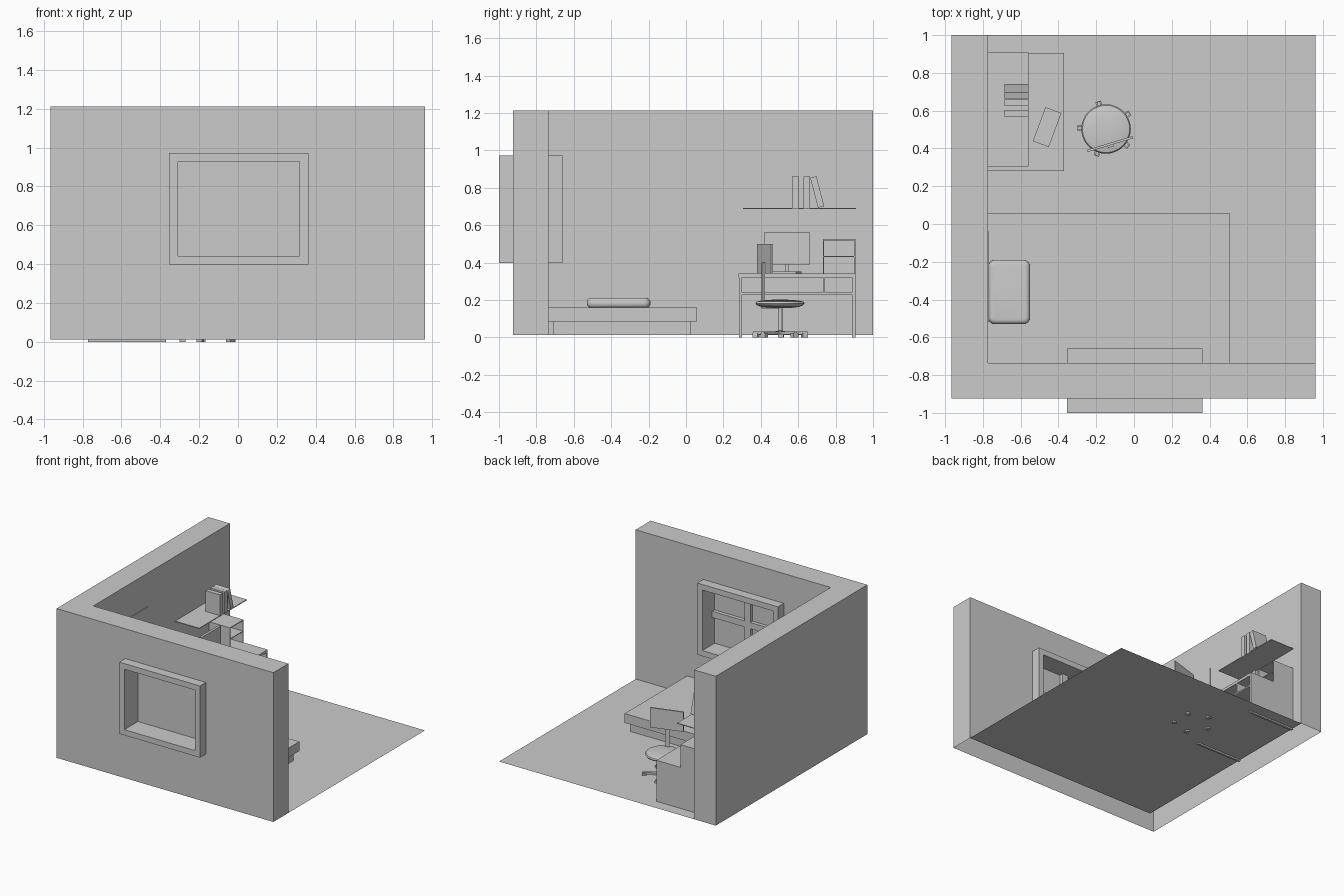
import bpy, bmesh, math
from mathutils import Matrix, Vector

if "Cube" in bpy.data.objects:
    bpy.data.objects.remove(bpy.data.objects["Cube"])


def add(name, bm, smooth=False):
    bmesh.ops.recalc_face_normals(bm, faces=bm.faces)
    me = bpy.data.meshes.new(name)
    bm.to_mesh(me)
    bm.free()
    ob = bpy.data.objects.new(name, me)
    bpy.context.collection.objects.link(ob)
    if smooth:
        bpy.ops.object.select_all(action='DESELECT')
        ob.select_set(True)
        bpy.context.view_layer.objects.active = ob
        bpy.ops.object.shade_smooth_by_angle(angle=math.radians(40))
    return ob


def box_into(bm, x, y, z, m=None):
    c = Vector(((x[0] + x[1]) / 2, (y[0] + y[1]) / 2, (z[0] + z[1]) / 2))
    s = Matrix.Diagonal((x[1] - x[0], y[1] - y[0], z[1] - z[0], 1))
    bmesh.ops.create_cube(bm, size=1, matrix=(m or Matrix()) @ Matrix.Translation(c) @ s)


def box(name, x, y, z, m=None):
    bm = bmesh.new()
    box_into(bm, x, y, z, m)
    return add(name, bm)


def boxes(name, items, m=None):
    bm = bmesh.new()
    for it in items:
        box_into(bm, *it, m)
    return add(name, bm)


def prism(name, pts, move):
    # extrude a closed outline along a vector
    bm = bmesh.new()
    f = bm.faces.new([bm.verts.new(p) for p in pts])
    r = bmesh.ops.extrude_face_region(bm, geom=[f], use_keep_orig=True)
    vs = [v for v in r['geom'] if isinstance(v, bmesh.types.BMVert)]
    bmesh.ops.translate(bm, verts=vs, vec=move)
    return add(name, bm)


def lathe(name, profile, center, steps=32):
    bm = bmesh.new()
    vs = [bm.verts.new((center[0] + r, center[1], z)) for r, z in profile]
    es = [bm.edges.new(p) for p in zip(vs, vs[1:])]
    bmesh.ops.spin(bm, geom=vs + es, cent=(*center, 0), axis=(0, 0, 1),
                   angle=2 * math.pi, steps=steps)
    bmesh.ops.remove_doubles(bm, verts=bm.verts, dist=1e-4)
    return add(name, bm, True)


FL = 0.012
# L-shaped walls with a window hole, open underneath
L = [(-.965, -.925), (.962, -.925), (.962, -.735), (-.772, -.735), (-.772, 1), (-.965, 1)]
walls = prism("walls", [(x, y, FL) for x, y in L], (0, 0, 1.2))
cut = box("window_cutter", (-.335, .34), (-1.1, -.6), (.42, .95))
cut.hide_render = True
mod = walls.modifiers.new("hole", 'BOOLEAN')
mod.object, mod.operation, mod.solver = cut, 'DIFFERENCE', 'EXACT'
bpy.ops.object.select_all(action='DESELECT')
bpy.context.view_layer.objects.active = walls
bpy.ops.object.modifier_apply(modifier=mod.name)
bpy.data.objects.remove(cut)
bm = bmesh.new()
bm.from_mesh(walls.data)
low = [f for f in bm.faces if all(v.co.z < FL + .005 for v in f.verts)]
bmesh.ops.delete(bm, geom=low, context='FACES_ONLY')
bm.to_mesh(walls.data)
bm.free()

# floor sheet
bm = bmesh.new()
bm.faces.new([bm.verts.new((x, y, FL)) for x, y in
              ((-.772, -.735), (.962, -.735), (.962, 1), (-.772, 1))])
add("floor", bm)

# window: frame ring, pane, crossbars on the room side
bm = bmesh.new()
loops = []
for y in (-1, -.66):
    for x0, x1, z0, z1 in ((-.355, .362, .397, .973), (-.31, .317, .442, .928)):
        loops.append([bm.verts.new(p) for p in
                      ((x0, y, z0), (x1, y, z0), (x1, y, z1), (x0, y, z1))])
fo, fi, bo, bi = loops
for a, b in ((fo, fi), (bo, bi), (fo, bo), (fi, bi)):
    for i in range(4):
        j = (i + 1) % 4
        bm.faces.new((a[i], a[j], b[j], b[i]))
add("window_frame", bm)
box("window_pane", (-.312, .319), (-.828, -.815), (.44, .93))
boxes("window_crossbars", [((-.312, .319), (-.82, -.785), (.66, .71)),
                           ((-.022, .029), (-.82, -.785), (.44, .93))])

# bed and pillow
box("bed_base", (-.77, .475), (-.71, .027), (FL, .085))
box("mattress", (-.772, .505), (-.735, .058), (.085, .16))
bm = bmesh.new()
box_into(bm, (-.77, -.55), (-.53, -.19), (.157, .212))
up = [e for e in bm.edges if abs(e.verts[0].co.z - e.verts[1].co.z) > .01]
bmesh.ops.bevel(bm, geom=up, offset=.035, segments=5, profile=.5, affect='EDGES')
rim = [e for e in bm.edges if abs(e.verts[0].co.z - e.verts[1].co.z) < .001]
bmesh.ops.bevel(bm, geom=rim, offset=.024, segments=5, profile=.5, affect='EDGES')
add("pillow", bm, True)

# poster on the left wall
box("poster", (-.772, -.767), (-.52, -.04), (.60, .943))

# desk with two open compartments under the top
X = (-.772, -.37)
boxes("desk", [(X, (.28, .905), (.321, .342)),
               (X, (.283, .300), (0, .321)),
               (X, (.888, .905), (0, .321)),
               (X, (.300, .888), (.23, .241)),
               (X, (.732, .742), (.241, .321))])

# open two-level cubby on the desk
C = (-.772, -.585)
boxes("desk_cubby", [(C, (.733, .739), (.342, .525)),
                     (C, (.899, .905), (.342, .525)),
                     (C, (.739, .899), (.519, .525)),
                     (C, (.739, .899), (.430, .436))])

# monitor and keyboard
box("monitor_screen", (-.635, -.615), (.417, .663), (.39, .56))
boxes("monitor_stand", [((-.64, -.628), (.533, .547), (.348, .43)),
                        ((-.67, -.59), (.49, .59), (.342, .349))])
box("keyboard", (-.045, .045), (-.096, .096), (.342, .352),
    Matrix.Translation((-.46, .513, 0)) @ Matrix.Rotation(math.radians(-20.5), 4, 'Z'))

# wall shelf and books, the last one leaning
box("wall_shelf", (-.772, -.558), (.305, .909), (.687, .693))
for i, y in enumerate((.568, .627)):
    box(f"book_{i + 1}", (-.685, -.558), (y, y + .036), (.693, .86))
prism("leaning_book", [(-.685, .706, .693), (-.685, .739, .702),
                       (-.685, .697, .862), (-.685, .664, .853)], (.127, 0, 0))

# swivel chair: seat, column, five-legged base
S = (-.148, .503)
lathe("chair_seat", [(0, .157), (.06, .158), (.10, .163), (.125, .173), (.131, .182),
                     (.125, .191), (.10, .197), (.06, .201), (0, .203)], S)
lathe("chair_column", [(0, .02), (.025, .02), (.025, .034), (.012, .036),
                       (.012, .158), (0, .158)], S, 16)
for k in range(5):
    m = Matrix.Translation((*S, 0)) @ Matrix.Rotation(math.radians(178 + 72 * k), 4, 'Z')
    boxes(f"chair_leg_{k + 1}", [((0, .15), (-.009, .009), (.016, .032)),
                                 ((.122, .152), (-.015, .015), (0, .024))], m)

# chair back and its bent support bar
m = Matrix.Translation((-.127, .423, 0)) @ Matrix.Rotation(math.radians(16.8), 4, 'Z')
box("chair_back", (-.127, .127), (-.006, .006), (.342, .5), m)
boxes("chair_back_support", [((-.016, .016), (-.016, -.006), (.165, .40)),
                             ((-.016, .016), (-.016, .08), (.155, .165))], m)
